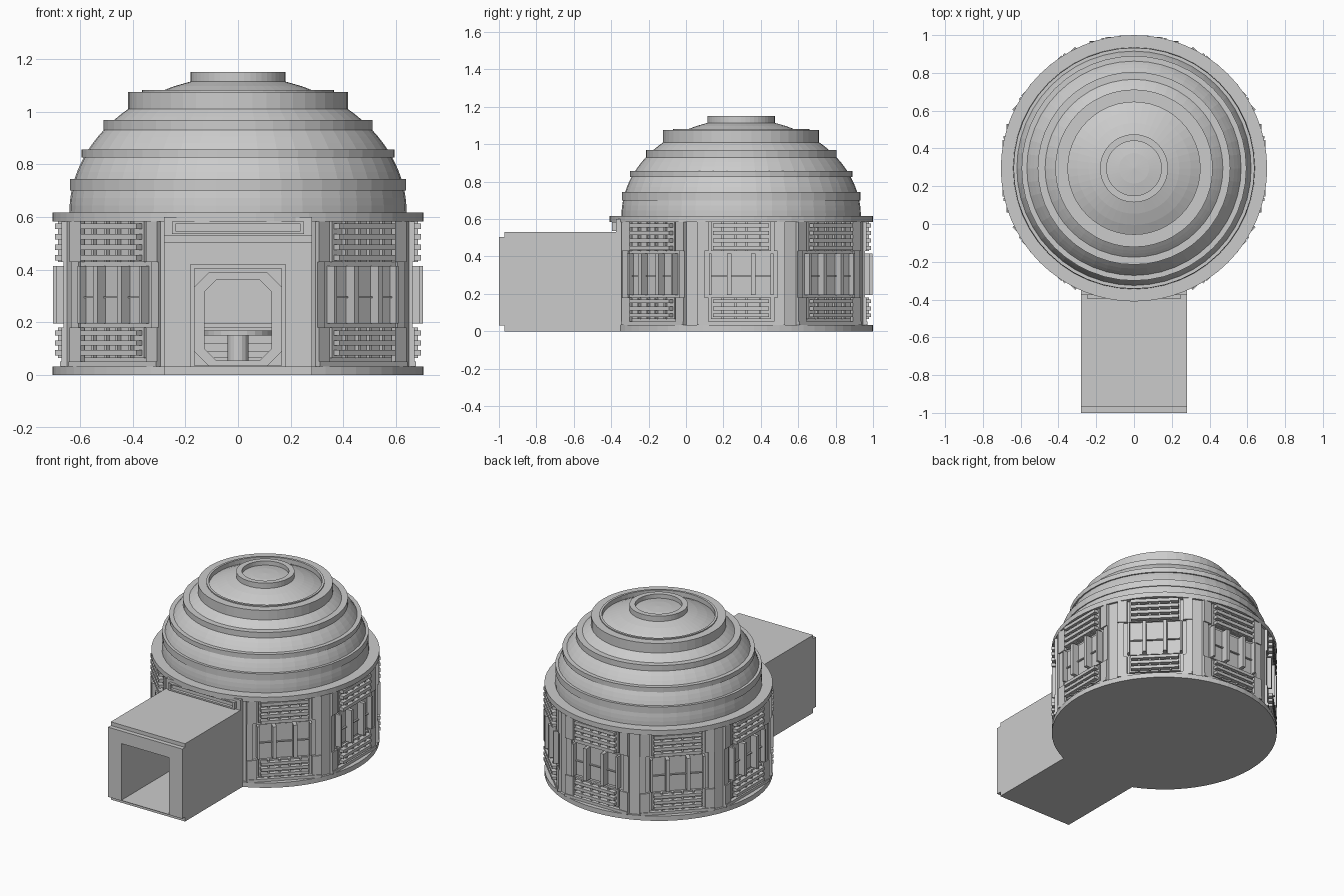
import bpy, bmesh, math
from mathutils import Vector

if "Cube" in bpy.data.objects:
    bpy.data.objects.remove(bpy.data.objects["Cube"])

CY = 0.295            # centre of the round building in y
A, H, Z0 = 0.64, 0.518, 0.617   # dome ellipse: radius, height, base level


def finish(name, bm, smooth=False):
    bmesh.ops.recalc_face_normals(bm, faces=bm.faces)
    me = bpy.data.meshes.new(name)
    bm.to_mesh(me)
    bm.free()
    ob = bpy.data.objects.new(name, me)
    bpy.context.collection.objects.link(ob)
    return ob


def lathe(name, profile, n=64, closed=False):
    """Revolve (radius, z) points around the building axis."""
    bm = bmesh.new()
    rings = []
    for r, z in profile:
        if r < 1e-5:
            rings.append([bm.verts.new((0, CY, z))] * n)
        else:
            rings.append([bm.verts.new((r * math.sin(2 * math.pi * i / n),
                                        CY - r * math.cos(2 * math.pi * i / n), z)) for i in range(n)])
    pairs = list(zip(rings, rings[1:]))
    if closed:
        pairs.append((rings[-1], rings[0]))
    for a, b in pairs:
        for i in range(n):
            j = (i + 1) % n
            vs = list(dict.fromkeys([a[i], a[j], b[j], b[i]]))
            if len(vs) > 2:
                bm.faces.new(vs)
    return finish(name, bm)


def add_box(bm, k, u0, u1, z0, z1, r0, r1):
    """Box on wall panel k: u along the wall, r outward from the axis."""
    a = k * math.pi / 4
    n = Vector((math.sin(a), -math.cos(a), 0))
    t = Vector((math.cos(a), math.sin(a), 0))
    c = Vector((0, CY, 0))
    v = [bm.verts.new(c + t * u + n * r + Vector((0, 0, z)))
         for r in (r0, r1) for u, z in ((u0, z0), (u1, z0), (u1, z1), (u0, z1))]
    for f in ((0, 1, 2, 3), (4, 5, 6, 7), (0, 1, 5, 4), (1, 2, 6, 5), (2, 3, 7, 6), (3, 0, 4, 7)):
        bm.faces.new([v[i] for i in f])


def panel_part(name, boxes, panels=range(1, 8)):
    bm = bmesh.new()
    for k in panels:
        for b in boxes:
            add_box(bm, k, *b)
    return finish(name, bm)


def frame(name, outer, inner, y0, y1):
    """Hollow frame between two matching (x, z) outlines, from y0 to y1."""
    bm = bmesh.new()
    loops = [[bm.verts.new((x, y, z)) for x, z in pts]
             for pts, y in ((outer, y0), (inner, y0), (inner, y1), (outer, y1))]
    n = len(outer)
    for m in range(4):
        a, b = loops[m], loops[(m + 1) % 4]
        for i in range(n):
            j = (i + 1) % n
            bm.faces.new((a[i], a[j], b[j], b[i]))
    return finish(name, bm)


def rect(w, z0, z1):
    return [(-w, z0), (w, z0), (w, z1), (-w, z1)]


def octagon(w, z0, z1, c):
    return [(-w + c, z0), (w - c, z0), (w, z0 + c), (w, z1 - c),
            (w - c, z1), (-w + c, z1), (-w, z1 - c), (-w, z0 + c)]


def dome_r(z):
    return A * math.sqrt(max(0, 1 - ((z - Z0) / H) ** 2))


def dome_z(r):
    return Z0 + H * math.sqrt(1 - (r / A) ** 2)


# Base slab and wall-top ring
lathe("base_slab", [(0, 0), (0.705, 0), (0.705, 0.033), (0, 0.033)])
lathe("wall_top_ring", [(0.60, 0.583), (0.705, 0.583), (0.705, 0.617), (0.60, 0.617)], closed=True)

# Stepped dome: curved shell interrupted by vertical bands
prof = [(A, 0.60)]
z = Z0
for rb, zb, zt in ((0.638, 0.70, 0.745), (0.595, 0.825, 0.857), (0.51, 0.93, 0.968), (0.417, 1.01, 1.075)):
    prof += [(dome_r(z + (zb - z) * i / 3), z + (zb - z) * i / 3) for i in range(4)]
    prof += [(rb, zb), (rb, zt)]
    z = zt
prof += [(0.365, 1.075), (0.365, 1.082), (0.35, 1.082), (0.35, dome_z(0.35))]
prof += [(r, dome_z(r)) for r in (0.30, 0.24, 0.18)]
prof += [(0.18, 1.15), (0.145, 1.15), (0.145, dome_z(0.145)), (0.08, dome_z(0.08)), (0, Z0 + H)]
lathe("stepped_dome", prof, 48)

# Eight-sided wall with narrow corner faces, front side left open for the door
bm = bmesh.new()
AP, HW = 0.65, 0.235
corners = []
for k in range(8):
    a = k * math.pi / 4
    for u in (-HW, HW):
        corners.append((math.cos(a) * u + math.sin(a) * AP, CY + math.sin(a) * u - math.cos(a) * AP))
lo = [bm.verts.new((x, y, 0.033)) for x, y in corners]
hi = [bm.verts.new((x, y, 0.59)) for x, y in corners]
for i in range(1, 16):
    j = (i + 1) % 16
    bm.faces.new((lo[i], lo[j], hi[j], hi[i]))
finish("outer_wall", bm)

# Louvre slats above and below each window, with backing and small posts
slats, backs, posts = [], [], []
for zc, h in ((0.565, 0.022), (0.525, 0.022), (0.485, 0.022), (0.445, 0.022),
              (0.16, 0.02), (0.122, 0.02), (0.085, 0.02)):
    slats.append((-0.15, 0.15, zc - h / 2, zc + h / 2, 0.66, 0.695))
for z0, z1 in ((0.43, 0.583), (0.065, 0.18)):
    backs.append((-0.16, 0.16, z0, z1, 0.64, 0.665))
    for u in (-0.10, -0.03, 0.03, 0.10):
        posts.append((u - 0.006, u + 0.006, z0, z1, 0.66, 0.683))
panel_part("louvre_slats", slats)
panel_part("louvre_backing", backs)
panel_part("louvre_posts", posts)

# Window panes, upright bars and cross bar
panel_part("window_panes", [(-0.165, 0.165, 0.195, 0.415, 0.64, 0.657)])
panel_part("window_bars", [(u - w, u + w, 0.195, 0.415, 0.65, r)
                           for u, w, r in ((-0.165, 0.007, 0.69), (-0.065, 0.012, 0.702),
                                           (0.065, 0.012, 0.702), (0.165, 0.007, 0.69))])
panel_part("window_cross_bar", [(-0.165, 0.165, 0.292, 0.299, 0.65, 0.668)])

# Panel surround: side rails with wider pads at the ends, plus sill strips
rails = []
for s in (-1, 1):
    for i, o, z0, z1, r in ((0.195, 0.235, 0.035, 0.583, 0.662), (0.175, 0.235, 0.43, 0.583, 0.670),
                            (0.175, 0.235, 0.05, 0.18, 0.670)):
        rails.append((min(s * i, s * o), max(s * i, s * o), z0, z1, 0.645, r))
rails.append((-0.235, 0.235, 0.033, 0.052, 0.645, 0.675))
panel_part("panel_surrounds", rails)

# Front wall with octagonal doorway and a slot window above the tunnel
door = octagon(0.165, 0.04, 0.38, 0.06)
edge = [(-0.1, 0.0), (0.1, 0.0), (0.28, 0.1), (0.28, 0.4), (0.28, 0.60), (-0.28, 0.60), (-0.28, 0.4), (-0.28, 0.1)]
edge[0], edge[1], edge[2], edge[7] = (-0.28, 0.0), (0.28, 0.0), (0.28, 0.1), (-0.28, 0.1)
frame("front_wall", edge, door, -0.375, -0.345)
frame("door_frame", octagon(0.175, 0.034, 0.39, 0.065), octagon(0.128, 0.055, 0.36, 0.045), -0.40, -0.34)
frame("slot_window_frame", rect(0.25, 0.535, 0.583), rect(0.235, 0.545, 0.575), -0.395, -0.36)

# Entrance tunnel, front lip and opening trim
frame("tunnel", rect(0.28, 0.0, 0.53), rect(0.18, 0.033, 0.42), -0.97, -0.365)
frame("tunnel_front_lip", rect(0.28, 0.03, 0.505), rect(0.18, 0.033, 0.42), -1.0, -0.965)
frame("tunnel_inner_trim", rect(0.18, 0.033, 0.42), rect(0.165, 0.036, 0.405), -0.45, -0.40)

# Furniture seen through the doorway
lathe("table_top", [(0, 0.15), (0.13, 0.15), (0.13, 0.17), (0, 0.17)], 24)
lathe("table_leg", [(0.04, 0.033), (0.04, 0.15)], 16)
panel_part("wall_benches", [(-0.2, 0.2, 0.09, 0.12, 0.50, 0.64), (-0.18, -0.15, 0.033, 0.09, 0.52, 0.62),
                            (0.15, 0.18, 0.033, 0.09, 0.52, 0.62)])
